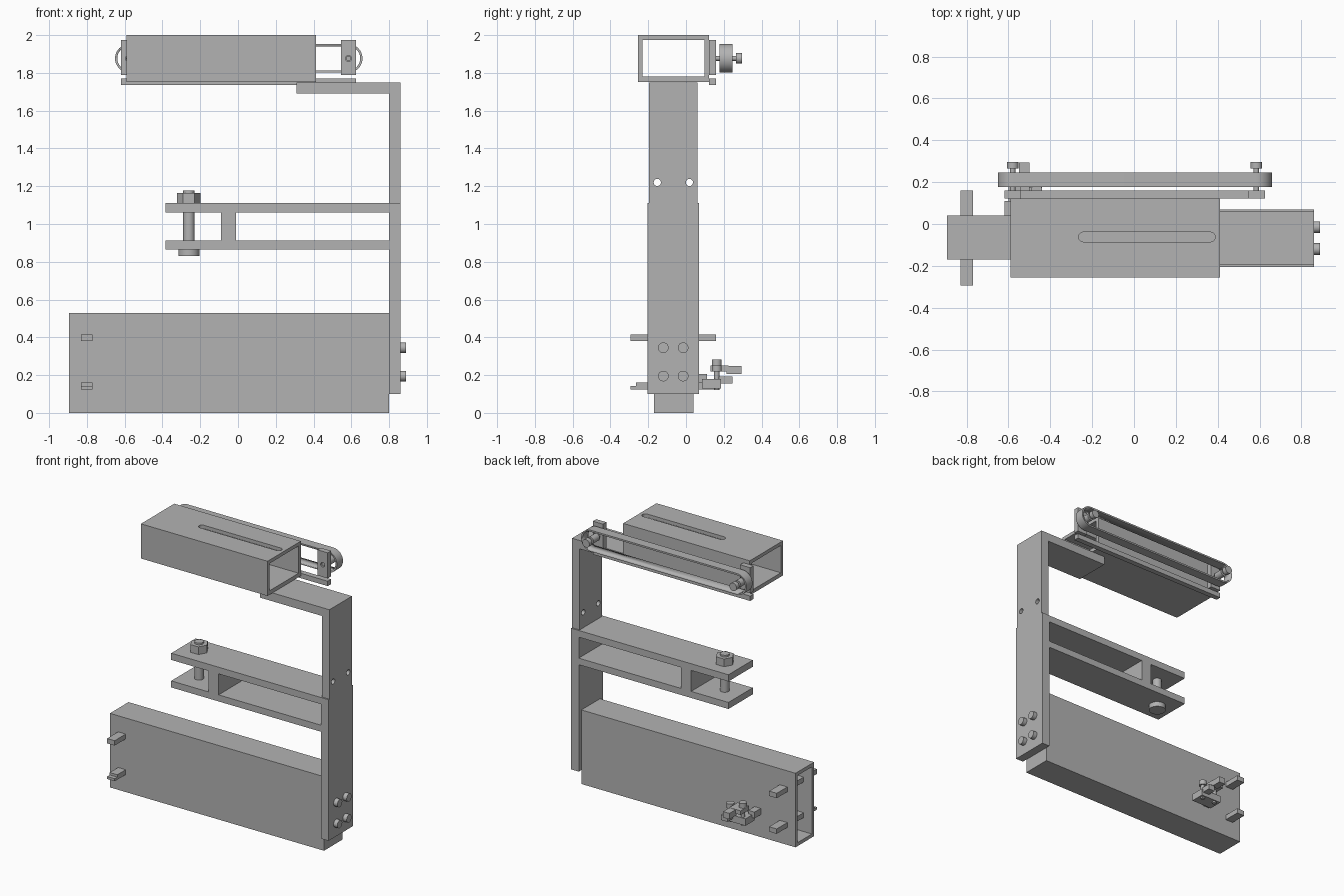
import bpy, bmesh, math

old = bpy.data.objects.get("Cube")
if old:
    bpy.data.objects.remove(old, do_unlink=True)

grey = bpy.data.materials.new("plain_grey")
grey.use_nodes = True
grey.diffuse_color = (0.45, 0.45, 0.45, 1)
grey.node_tree.nodes["Principled BSDF"].inputs["Base Color"].default_value = (0.45, 0.45, 0.45, 1)


def prism(name, pts, axis, lo, hi, smooth=False):
    """Extrude a 2D outline along an axis from lo to hi."""
    place = {"x": lambda u, v, w: (w, u, v),
             "y": lambda u, v, w: (u, w, v),
             "z": lambda u, v, w: (u, v, w)}[axis]
    bm = bmesh.new()
    ends = [[bm.verts.new(place(u, v, w)) for u, v in pts] for w in (lo, hi)]
    for loop in ends:
        bm.faces.new(loop)
    for i in range(len(pts)):
        j = (i + 1) % len(pts)
        bm.faces.new((ends[0][i], ends[0][j], ends[1][j], ends[1][i]))
    bmesh.ops.recalc_face_normals(bm, faces=bm.faces)
    mesh = bpy.data.meshes.new(name)
    bm.to_mesh(mesh)
    bm.free()
    mesh.materials.append(grey)
    obj = bpy.data.objects.new(name, mesh)
    bpy.context.collection.objects.link(obj)
    if smooth:
        bpy.ops.object.select_all(action="DESELECT")
        obj.select_set(True)
        bpy.context.view_layer.objects.active = obj
        bpy.ops.object.shade_smooth_by_angle(angle=math.radians(30))
    return obj


def box(name, x, y, z):
    return prism(name, [(x[0], y[0]), (x[1], y[0]), (x[1], y[1]), (x[0], y[1])], "z", *z)


def cylinder(name, u, v, r, axis, lo, hi, sides=32):
    pts = [(u + r * math.cos(math.tau * i / sides), v + r * math.sin(math.tau * i / sides))
           for i in range(sides)]
    return prism(name, pts, axis, lo, hi, sides > 6)


def stadium(name, u0, u1, v, r, axis, lo, hi, n=20):
    """Long outline with rounded ends, extruded."""
    pts = []
    for centre, start in ((u1, -math.pi / 2), (u0, math.pi / 2)):
        for i in range(n + 1):
            a = start + math.pi * i / n
            pts.append((centre + r * math.cos(a), v + r * math.sin(a)))
    return prism(name, pts, axis, lo, hi, True)


def cut(obj, cutter):
    mod = obj.modifiers.new("cut", "BOOLEAN")
    mod.operation = "DIFFERENCE"
    mod.solver = "EXACT"
    mod.object = cutter
    graph = bpy.context.evaluated_depsgraph_get()
    graph.update()
    mesh = bpy.data.meshes.new_from_object(obj.evaluated_get(graph))
    obj.modifiers.clear()
    obj.data = mesh
    bpy.data.objects.remove(cutter, do_unlink=True)


# Base tube, open at the free end
base = box("base_tube", (-0.895, 0.8), (-0.17, 0.04), (0, 0.53))
cut(base, box("base_bore", (-1, 0.77), (-0.145, 0.015), (0.025, 0.505)))

# Pegs through the base tube
box("upper_peg", (-0.83, -0.77), (-0.295, 0.16), (0.38, 0.415))
box("lower_peg", (-0.83, -0.77), (-0.295, 0.16), (0.125, 0.143))
box("lower_peg_top", (-0.83, -0.77), (-0.265, 0.16), (0.143, 0.16))

# Upright post in two widths, with the top arm
FULL = (-0.205, 0.07)
box("lower_post", (0.8, 0.86), FULL, (0.1, 1.11))
arm = [(0.8, 1.11), (0.86, 1.11), (0.86, 1.75), (0.31, 1.75), (0.31, 1.69), (0.8, 1.69)]
post = prism("upper_post_and_arm", arm, "y", -0.195, 0.06)
for y in (-0.152, 0.018):
    cut(post, cylinder("post_hole", y, 1.22, 0.019, "x", 0.75, 0.9))

# Bolt heads on the post
for y in (-0.12, -0.015):
    for z in (0.195, 0.345):
        cylinder("post_bolt", y, z, 0.028, "x", 0.85, 0.89)

# Middle fork and its clamping bolt
box("fork_upper_plate", (-0.385, 0.8), FULL, (1.062, 1.11))
box("fork_lower_plate", (-0.385, 0.8), FULL, (0.865, 0.912))
box("fork_web", (-0.09, -0.01), FULL, (0.912, 1.062))
BX, BY = -0.26, -0.068
cylinder("fork_bolt", BX, BY, 0.03, "z", 0.84, 1.177)
cylinder("fork_bolt_head", BX, BY, 0.056, "z", 0.83, 0.865)
cylinder("fork_nut", BX, BY, 0.062, "z", 1.11, 1.165, 6)

# Top tube, open at both ends, with a slot in its roof
top = box("top_tube", (-0.59, 0.412), (-0.255, 0.122), (1.752, 2))
cut(top, box("top_bore", (-0.7, 0.5), (-0.23, 0.097), (1.78, 1.975)))
cut(top, stadium("roof_slot", -0.242, 0.365, -0.062, 0.023, "z", 1.9, 2.1))

# Rail behind the top tube
box("rear_rail", (-0.62, 0.625), (0.122, 0.16), (1.735, 1.77))

# Belt loop
AXLE_Z = 1.877
belt = stadium("belt", -0.575, 0.583, AXLE_Z, 0.076, "y", 0.178, 0.246)
cut(belt, stadium("belt_inside", -0.575, 0.583, AXLE_Z, 0.064, "y", 0.1, 0.3))

# Plates, axles and knobs at both ends of the belt
for side, x in (("right", -0.58), ("left", 0.585)):
    plate = box(side + "_belt_plate", (x - 0.04, x + 0.04), (0.122, 0.16), (1.79, 1.973))
    cut(plate, cylinder("plate_hole", x, AXLE_Z, 0.016, "y", 0.1, 0.2))
    cylinder(side + "_axle", x, AXLE_Z, 0.013, "y", 0.13, 0.28)
    cylinder(side + "_roller", x, AXLE_Z, 0.026, "y", 0.178, 0.246)
    cylinder(side + "_knob", x, AXLE_Z, 0.028, "y", 0.265, 0.297)

# Small clamp on the back of the base tube
box("clamp_foot", (-0.62, -0.57), (0.04, 0.11), (0.16, 0.205))
box("clamp_bar", (-0.6, -0.44), (0.085, 0.185), (0.13, 0.18))
box("clamp_lower_jaw", (-0.5, -0.45), (0.175, 0.245), (0.155, 0.193))
box("clamp_upper_jaw", (-0.55, -0.5), (0.215, 0.295), (0.205, 0.248))
box("clamp_top_link", (-0.59, -0.5), (0.13, 0.225), (0.22, 0.25))
for x, z in ((-0.565, 0.25), (-0.465, 0.22)):
    cylinder("clamp_pin", x, 0.163, 0.014, "z", 0.12, z)
    cylinder("clamp_knob", x, 0.163, 0.026, "z", z, z + 0.033)
